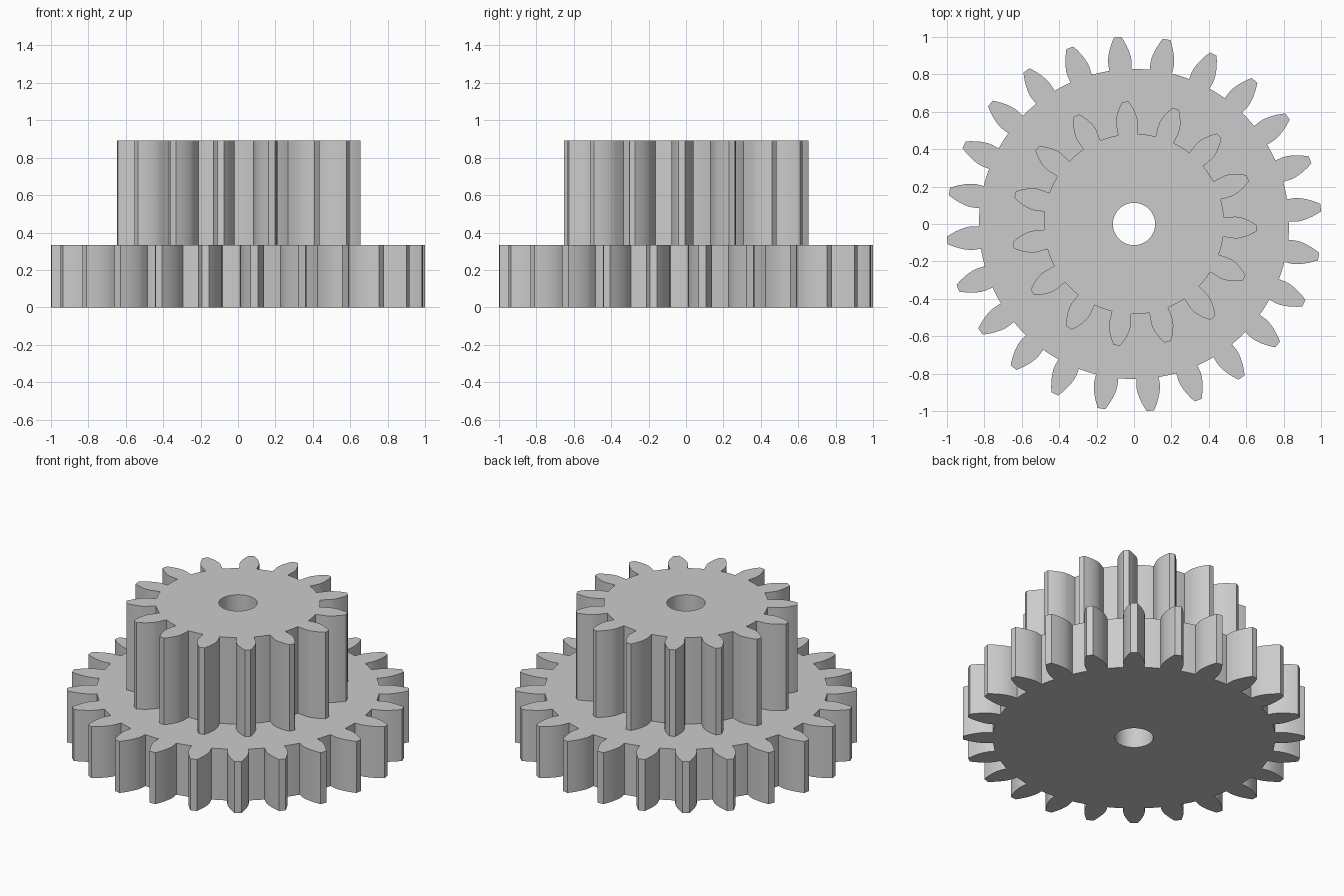
import bpy
import bmesh
from math import sin, cos, tan, acos, pi, radians
from mathutils import Vector

cube = bpy.data.objects.get("Cube")
if cube:
    bpy.data.objects.remove(cube, do_unlink=True)

# Shared gear proportions
MODULE = 0.0771
PRESSURE = radians(20)
BACKLASH = 0.007
BORE = 0.113
FLANK_STEPS = 6
ROOT_STEPS = 4

grey = bpy.data.materials.new("grey plastic")
grey.use_nodes = True
colour = (0.6, 0.6, 0.6, 1)
grey.diffuse_color = colour
grey.node_tree.nodes["Principled BSDF"].inputs["Base Color"].default_value = colour


def polar(r, a):
    return Vector((r * cos(a), r * sin(a), 0))


def involute(a):
    return tan(a) - a


def gear_outline(teeth, phase):
    """Involute teeth with radial flanks below the base circle."""
    pitch = MODULE * teeth / 2
    base = pitch * cos(PRESSURE)
    root = pitch - 1.25 * MODULE
    tip = pitch + MODULE
    half = pi / (2 * teeth) + involute(PRESSURE) - BACKLASH / pitch
    flank = [(root, half)]
    for i in range(FLANK_STEPS + 1):
        r = base + (tip - base) * i / FLANK_STEPS
        flank.append((r, half - involute(acos(min(1, base / r)))))
    gap = 2 * pi / teeth - 2 * half
    points = []
    for t in range(teeth):
        mid = phase + 2 * pi * t / teeth
        points += [polar(r, mid - a) for r, a in flank]
        points += [polar(r, mid + a) for r, a in reversed(flank)]
        points += [polar(root, mid + half + gap * i / ROOT_STEPS)
                   for i in range(1, ROOT_STEPS)]
    return points


def add_gear(name, teeth, phase, bottom, top):
    bm = bmesh.new()
    bore = [polar(BORE, 2 * pi * i / 48) for i in range(48)]
    edges = []
    for loop in (gear_outline(teeth, radians(phase)), bore):
        verts = [bm.verts.new(p + Vector((0, 0, bottom))) for p in loop]
        edges += [bm.edges.new((v, verts[i - 1])) for i, v in enumerate(verts)]
    # Fill the ring between outline and bore, then raise it
    bmesh.ops.triangle_fill(bm, edges=edges, use_beauty=True)
    raised = bmesh.ops.extrude_face_region(
        bm, geom=bm.faces[:], use_keep_orig=True)["geom"]
    bmesh.ops.translate(bm, vec=(0, 0, top - bottom),
                        verts=[g for g in raised if isinstance(g, bmesh.types.BMVert)])
    bmesh.ops.recalc_face_normals(bm, faces=bm.faces[:])
    mesh = bpy.data.meshes.new(name)
    bm.to_mesh(mesh)
    bm.free()
    mesh.materials.append(grey)
    obj = bpy.data.objects.new(name, mesh)
    bpy.context.collection.objects.link(obj)
    return obj


# Wide lower gear and narrow upper gear on one axis
gears = [
    add_gear("large_gear", 24, 5, 0, 0.333),
    add_gear("small_gear", 15, -2, 0.333, 0.893),
]

# Smooth flanks and bore, crisp tooth corners
bpy.ops.object.select_all(action="DESELECT")
for gear in gears:
    gear.select_set(True)
bpy.context.view_layer.objects.active = gears[0]
bpy.ops.object.shade_smooth_by_angle(angle=radians(25))
